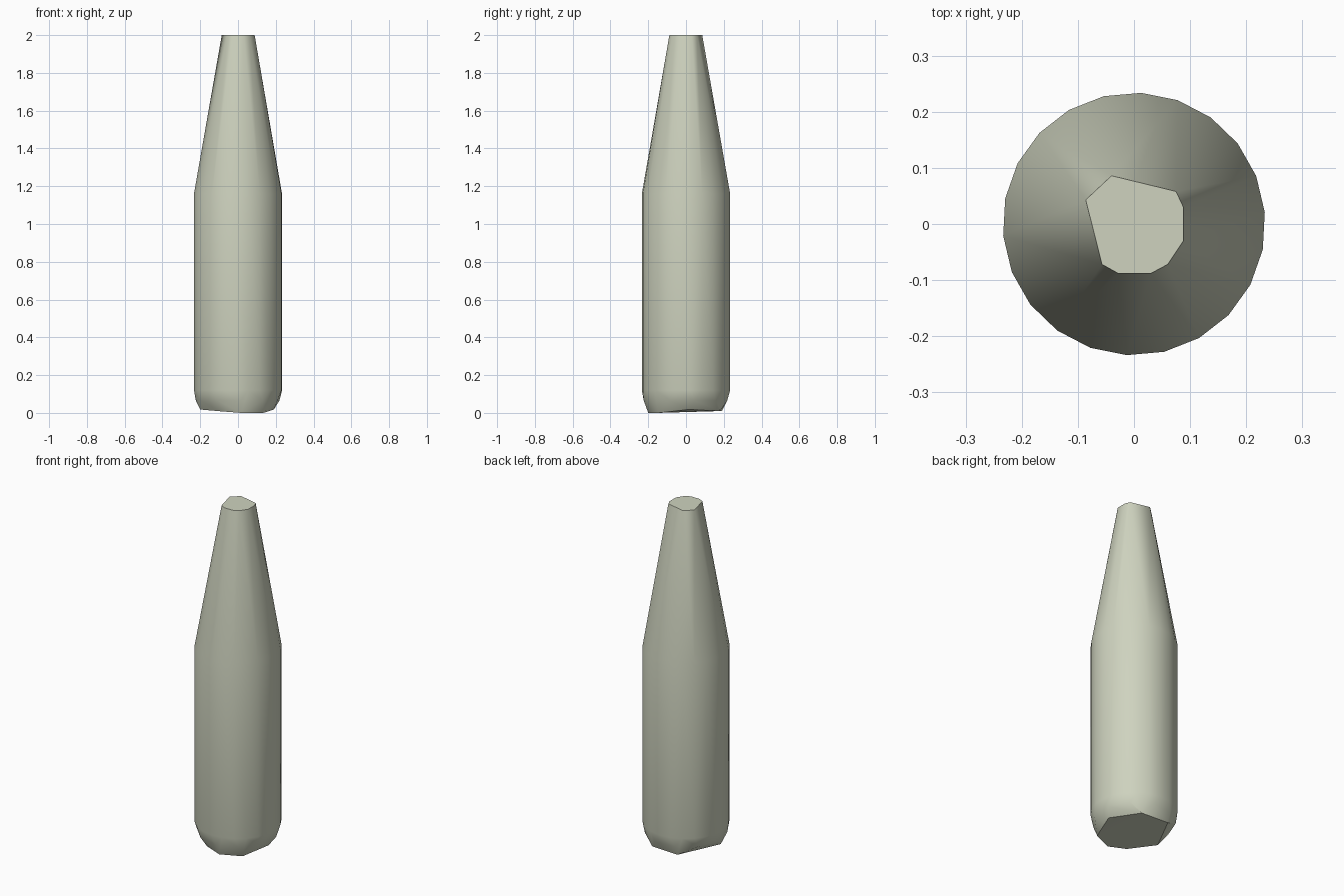
import bpy, bmesh, math

cube = bpy.data.objects.get("Cube")
if cube:
    bpy.data.objects.remove(cube, do_unlink=True)

# Pale sage material
COLOUR = (0.62, 0.65, 0.52, 1)
sage = bpy.data.materials.new("pale_sage")
sage.use_nodes = True
sage.diffuse_color = COLOUR
sage.node_tree.nodes["Principled BSDF"].inputs["Base Color"].default_value = COLOUR


def ring(radius, z, sides, turn=0.0):
    """Points of a regular polygon at height z."""
    angles = [turn + math.tau * i / sides for i in range(sides)]
    return [(radius * math.cos(a), radius * math.sin(a), z) for a in angles]


# Irregular flat tip
TIP = [(-.04, .086), (.075, .058), (.088, .03), (.088, -.03), (.06, -.072),
       (.03, -.088), (-.028, -.088), (-.057, -.072), (-.086, .043)]
# Irregular, slightly uneven base
BASE = [(-.078, .19, .01), (-.2, -.04, .018), (-.088, -.166, .008), (.017, -.2, 0),
        (.134, -.148, 0), (.19, .014, .018), (.095, .18, .01)]

points = [(x, y, 2) for x, y in TIP] + BASE
points += ring(.234, 1.16, 22, .09)      # shoulder
points += ring(.234, .12, 22, .09)       # bottom of the straight wall
points += ring(.224, .065, 11, .2)       # chipped lower rim

# Wrap the profile rings in one faceted skin
bm = bmesh.new()
for p in points:
    bm.verts.new(p)
hull = bmesh.ops.convex_hull(bm, input=bm.verts)
loose = [v for v in bm.verts if not v.link_faces]
bmesh.ops.delete(bm, geom=loose, context='VERTS')
bmesh.ops.dissolve_limit(bm, angle_limit=math.radians(1), verts=bm.verts, edges=bm.edges)
bmesh.ops.recalc_face_normals(bm, faces=bm.faces)

mesh = bpy.data.meshes.new("tapered_body")
bm.to_mesh(mesh)
bm.free()
mesh.materials.append(sage)
body = bpy.data.objects.new("tapered_body", mesh)
bpy.context.collection.objects.link(body)

# Smooth sides, crisp tip and base
bpy.ops.object.select_all(action='DESELECT')
body.select_set(True)
bpy.context.view_layer.objects.active = body
bpy.ops.object.shade_smooth_by_angle(angle=math.radians(35))
